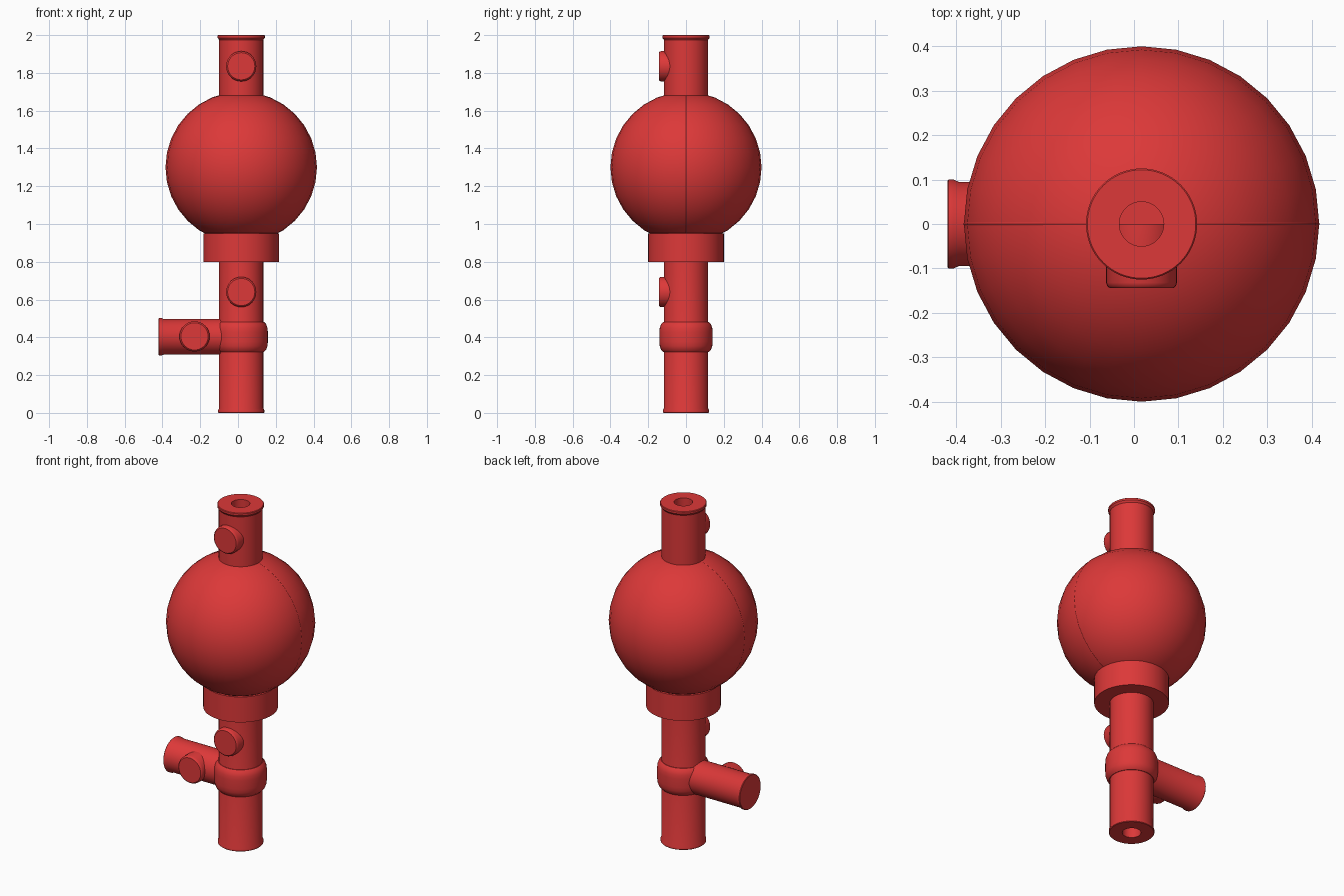
import bpy, bmesh
from math import pi, sin, cos, radians
from mathutils import Matrix, Vector

if "Cube" in bpy.data.objects:
    bpy.data.objects.remove(bpy.data.objects["Cube"])

AX = 0.017  # x position of the main axis

rubber = bpy.data.materials.new("red_rubber")
rubber.diffuse_color = (0.72, 0.04, 0.04, 1)
rubber.use_nodes = True
rubber.node_tree.nodes["Principled BSDF"].inputs["Base Color"].default_value = rubber.diffuse_color


def lathe(name, profile, origin, direction=(0, 0, 1), segs=64):
    """Revolve (radius, height) points around an axis; on-axis ends close the shape."""
    bm = bmesh.new()
    vs = [bm.verts.new((r, 0, h)) for r, h in profile]
    es = [bm.edges.new(p) for p in zip(vs, vs[1:])]
    bmesh.ops.spin(bm, geom=vs + es, cent=(0, 0, 0), axis=(0, 0, 1),
                   angle=2 * pi, steps=segs, use_duplicate=False)
    bmesh.ops.remove_doubles(bm, verts=bm.verts, dist=1e-5)
    bmesh.ops.recalc_face_normals(bm, faces=bm.faces)
    turn = Vector((0, 0, 1)).rotation_difference(Vector(direction)).to_matrix().to_4x4()
    bm.transform(Matrix.Translation(origin) @ turn)
    mesh = bpy.data.meshes.new(name)
    bm.to_mesh(mesh)
    bm.free()
    mesh.materials.append(rubber)
    obj = bpy.data.objects.new(name, mesh)
    bpy.context.collection.objects.link(obj)
    bpy.context.view_layer.objects.active = obj
    obj.select_set(True)
    bpy.ops.object.shade_smooth_by_angle(angle=radians(35))
    obj.select_set(False)
    return obj


def tube(name, length, radius, lip, origin, direction, bore=0.0):
    """Tube whose lipped mouth sits at the far end, with an optional bore."""
    prof = [(0, 0), (radius, 0), (radius, length - 0.025),
            (lip, length - 0.014), (lip, length - 0.003), (lip - 0.003, length)]
    if bore:
        prof += [(bore, length), (bore, length - 0.12), (0, length - 0.12)]
    else:
        prof += [(0, length)]
    return lathe(name, prof, origin, direction)


# Bulb and its moulding seam
bulb = [(0.4 * sin(pi * i / 16), -0.4 * cos(pi * i / 16)) for i in range(17)]
bulb[0], bulb[-1] = (0, -0.4), (0, 0.4)
lathe("bulb", bulb, (AX, 0, 1.3), segs=32)
lathe("bulb_seam", [(0.396, -0.012), (0.401, 0), (0.396, 0.012)],
      (AX, 0, 1.3), (0, 1, 0), segs=32)

# Tubes
tube("top_tube", 0.36, 0.117, 0.125, (AX, 0, 1.64), (0, 0, 1), 0.05)
tube("bottom_tube", 0.93, 0.117, 0.122, (AX, 0, 0.93), (0, 0, -1), 0.05)
tube("side_tube", 0.437, 0.095, 0.1, (AX, 0, 0.403), (-1, 0, 0))

# Collar under the bulb
lathe("collar", [(0, 0), (0.2, 0), (0.2, 0.15), (0.18, 0.153), (0, 0.153)], (AX, 0, 0.8))

# Rounded swelling where the side tube joins
swell = [(0.11, -0.08), (0.12, -0.08), (0.132, -0.068), (0.139, -0.048), (0.141, -0.025)]
lathe("joint_swelling", [(0, -0.08)] + swell + [(r, -h) for r, h in reversed(swell)] + [(0, 0.08)],
      (AX, 0, 0.402))

# Round valve buttons facing the front
for name, x, z, front in (("upper_button", AX, 1.835, 0.144),
                          ("middle_button", AX, 0.64, 0.144),
                          ("side_button", -0.23, 0.405, 0.122)):
    lathe(name, [(0, 0), (0.08, 0), (0.08, front - 0.012), (0.077, front - 0.004),
                 (0.072, front), (0, front)], (x, 0, z), (0, -1, 0), segs=32)
